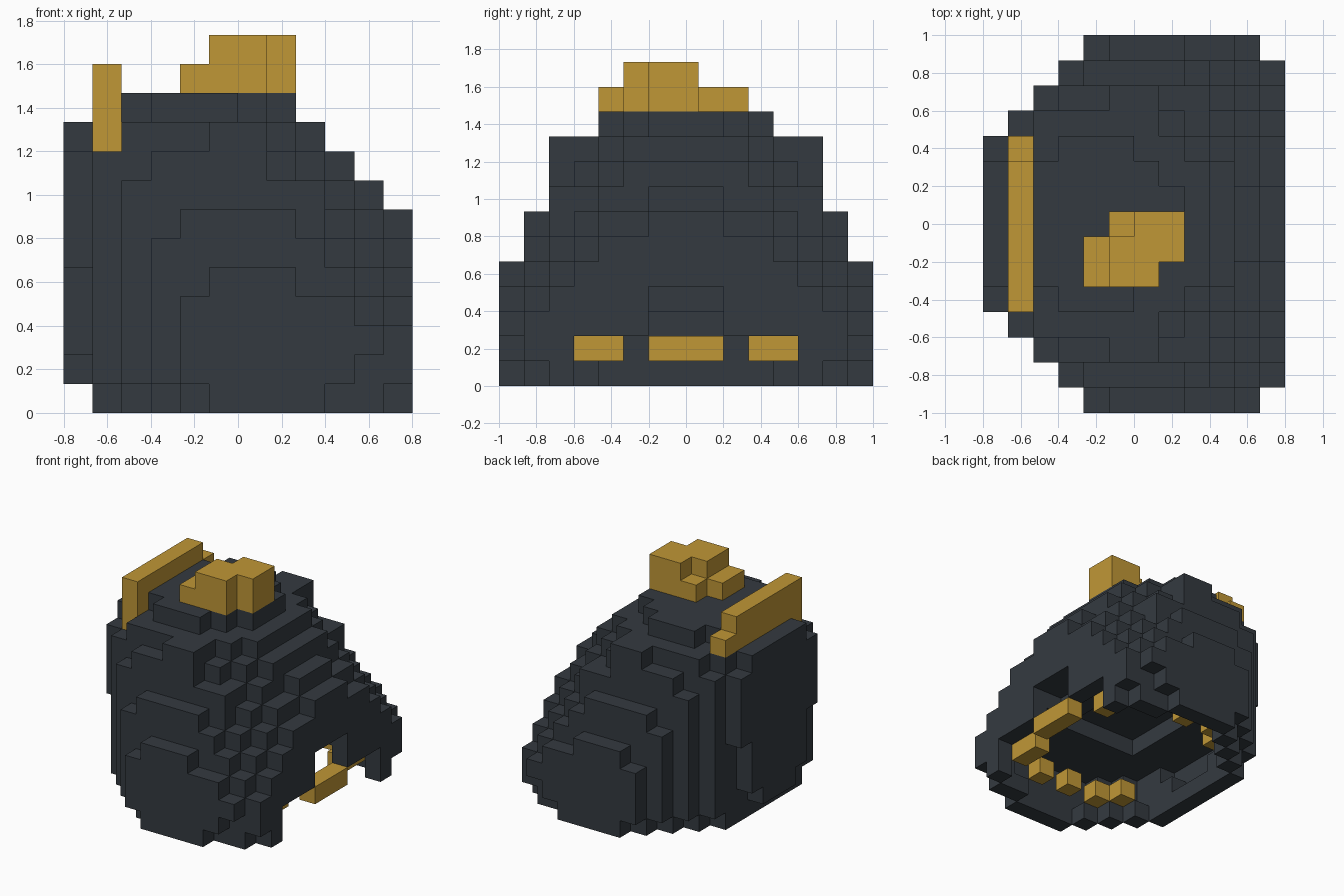
import bpy
import bmesh
from mathutils import Vector

if "Cube" in bpy.data.objects:
    bpy.data.objects.remove(bpy.data.objects["Cube"])

V = 2 / 15                      # size of one block
NX, NY = 12, 15                 # blocks across x and y


def material(name, rgb):
    m = bpy.data.materials.new(name)
    m.diffuse_color = (*rgb, 1)
    m.use_nodes = True
    m.node_tree.nodes["Principled BSDF"].inputs["Base Color"].default_value = m.diffuse_color
    return m


charcoal = material("charcoal", (0.034, 0.042, 0.051))
gold = material("gold", (0.53, 0.31, 0.037))

DIRS = [(1, 0, 0), (-1, 0, 0), (0, 1, 0), (0, -1, 0), (0, 0, 1), (0, 0, -1)]


def build(name, cells, mat):
    """Make one mesh from block cells, keeping only the outer faces."""
    bm = bmesh.new()
    for c in cells:
        for d in DIRS:
            if tuple(a + b for a, b in zip(c, d)) in cells:
                continue
            n = Vector(d)
            u = Vector((d[1], d[2], d[0]))
            w = n.cross(u)
            mid = Vector(c) + Vector((0.5, 0.5, 0.5)) + n / 2
            corners = [mid + (u * a + w * b) / 2
                       for a, b in ((-1, -1), (1, -1), (1, 1), (-1, 1))]
            bm.faces.new([bm.verts.new(((p.x - NX / 2) * V, (p.y - NY / 2) * V, p.z * V))
                          for p in corners])
    bmesh.ops.remove_doubles(bm, verts=bm.verts, dist=0.001)
    me = bpy.data.meshes.new(name)
    bm.to_mesh(me)
    bm.free()
    me.materials.append(mat)
    ob = bpy.data.objects.new(name, me)
    bpy.context.collection.objects.link(ob)
    return ob


def box(i, j, k):
    """Cells in inclusive index ranges."""
    return {(a, b, c) for a in range(i[0], i[1] + 1)
            for b in range(j[0], j[1] + 1) for c in range(k[0], k[1] + 1)}


def mirror_y(cells):
    return cells | {(i, NY - 1 - j, k) for i, j, k in cells}


# Side slices from the outer edge to the middle: first and last block per level
back = [
    [5, 4, 4, 4, 5],
    [4, 3, 3, 3, 3, 3, 4],
    [3, 2, 2, 2, 2, 2, 2, 2, 3, 5],
    [2, 1, 1, 1, 1, 1, 1, 1, 1, 2],
    [1, 1, 1, 1, 1, 0, 0, 0, 0, 1, 3],
    [1, 1, 0, 0, 0, 0, 0, 0, 0, 0, 2],
    [1, 0, 0, 0, 0, 0, 0, 0, 0, 0, 2],
    [1, 0, 0, 0, 0, 0, 0, 0, 0, 0, 2],
]
front = [
    [8, 9, 10, 9, 7],
    [10, 11, 11, 10, 9, 8, 7],
    [11, 11, 11, 11, 10, 9, 8, 8, 6, 6],
    [11, 11, 11, 11, 11, 10, 9, 8, 7, 6],
    [11, 11, 11, 11, 11, 11, 10, 9, 8, 7, 5],
    [11, 11, 11, 11, 11, 11, 10, 9, 9, 8, 6],
    [11, 11, 11, 11, 11, 11, 11, 10, 9, 8, 7],
    [11, 11, 11, 11, 11, 11, 11, 10, 9, 8, 7],
]
solid = set()
for j, (lo, hi) in enumerate(zip(back, front)):
    for k, (a, b) in enumerate(zip(lo, hi)):
        solid |= box((a, b), (j, j), (k, k))
solid = mirror_y(solid)

# Low hollow underneath, open at the bottom, with a raised middle
shell = {c for c in solid
         if c[2] > 2 or any((c[0] + d[0], c[1] + d[1], c[2] + d[2]) not in solid
                            and c[2] + d[2] >= 0 for d in DIRS)}
shell -= box((4, 8), (5, 9), (3, 3))
# Wide opening at the +x end with a raised middle
shell -= box((10, 11), (3, 11), (0, 1))
shell -= box((10, 11), (6, 8), (2, 3))

# Upright bar along the back, lower at one end
bar = box((1, 1), (4, 9), (9, 11)) | {(1, 10, 10)}
shell -= bar

# Stepped knob on top
knob = box((4, 7), (5, 7), (11, 11)) - {(7, 5, 11), (4, 7, 11)}
knob |= box((5, 7), (5, 7), (12, 12)) - {(7, 5, 12), (5, 7, 12)}

# Broken ring of inner blocks near the bottom
ring = box((11, 11), (6, 8), (1, 1)) | box((10, 10), (3, 4), (1, 1))
for i, j in ((8, 2), (6, 2), (4, 2), (3, 3)):
    ring.add((i, j, 1))
ring = mirror_y(ring)
shell -= ring

build("shell", shell, charcoal)
build("back_bar", bar, gold)
build("top_knob", knob, gold)
build("inner_ring", ring, gold)
